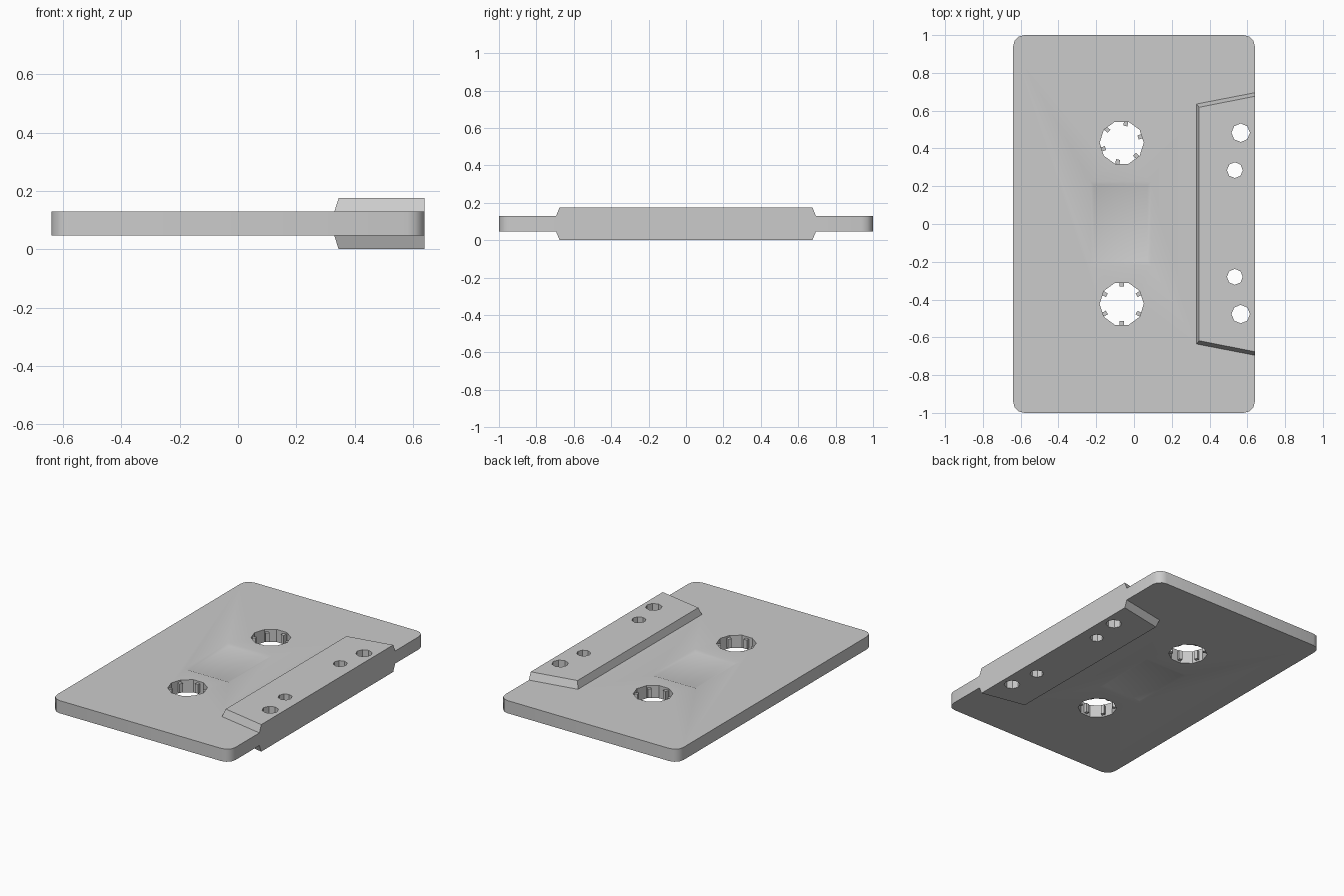
import bpy, bmesh
from math import cos, sin, pi, radians
from mathutils import Matrix

if "Cube" in bpy.data.objects:
    bpy.data.objects.remove(bpy.data.objects["Cube"])

MID, BODY, HEAD = 0.0875, 0.041, 0.0875   # centre height, half thicknesses


def loft(name, rings):
    """Closed solid through stacked rings of (x, y, z) points."""
    bm = bmesh.new()
    loops = [[bm.verts.new(p) for p in ring] for ring in rings]
    n = len(loops[0])
    for a, b in zip(loops, loops[1:]):
        for i in range(n):
            j = (i + 1) % n
            bm.faces.new((a[i], a[j], b[j], b[i]))
    bm.faces.new(loops[0][::-1])
    bm.faces.new(loops[-1])
    bmesh.ops.recalc_face_normals(bm, faces=bm.faces)
    mesh = bpy.data.meshes.new(name)
    bm.to_mesh(mesh)
    bm.free()
    ob = bpy.data.objects.new(name, mesh)
    bpy.context.collection.objects.link(ob)
    return ob


def at(points, z):
    return [(x, y, z) for x, y in points]


def ngon(x, y, r, n):
    return [(x + r * cos(2 * pi * i / n), y + r * sin(2 * pi * i / n)) for i in range(n)]


def rect(x0, x1, y0, y1):
    return [(x0, y0), (x1, y0), (x1, y1), (x0, y1)]


def combine(target, other, operation):
    bpy.context.view_layer.objects.active = target
    mod = target.modifiers.new("bool", 'BOOLEAN')
    mod.operation, mod.object, mod.solver = operation, other, 'EXACT'
    bpy.ops.object.modifier_apply(modifier=mod.name)
    bpy.data.objects.remove(other)


# Flat shell with rounded corners
outline = []
for cx, cy, start in ((.58, .94, 0), (-.58, .94, 90), (-.58, -.94, 180), (.58, -.94, 270)):
    for k in range(4):
        a = radians(start + 30 * k)
        outline.append((cx + .06 * cos(a), cy + .06 * sin(a)))
shell = loft("cassette_shell", [at(outline, MID - BODY), at(outline, MID + BODY)])

# Thick tape-head section, tapered above and below the shell
wide = [(.33, -.635), (.64, -.695), (.64, .695), (.33, .635)]
narrow = [(.345, -.618), (.64, -.676), (.64, .676), (.345, .618)]
head = loft("head_block", [at(narrow, MID - HEAD), at(wide, MID - BODY),
                           at(wide, MID + BODY), at(narrow, MID + HEAD)])
combine(shell, head, 'UNION')

# Shallow window recess on both faces
for s in (1, -1):
    outer, inner = rect(-.25, .11, -.24, .245), rect(-.21, .07, -.2, .205)
    cutter = loft("window_cutter", [at(inner, MID + s * (BODY - .008)),
                                    at(outer, MID + s * (BODY + .008))])
    combine(shell, cutter, 'DIFFERENCE')

# Reel holes and guide holes
SPOOLS = ((-.065, .43, 18), (-.065, -.423, 30))
holes = [(x, y, .117, 10) for x, y, _ in SPOOLS]
holes += [(.565, .483, .049, 8), (.534, .285, .042, 8),
          (.534, -.28, .042, 8), (.565, -.477, .049, 8)]
for h in holes:
    combine(shell, loft("hole_cutter", [at(ngon(*h), -.1), at(ngon(*h), .3)]), 'DIFFERENCE')

shell.select_set(True)
bpy.context.view_layer.objects.active = shell
bpy.ops.object.shade_smooth_by_angle(angle=radians(31))

# Six drive teeth inside each reel hole
for n, (x, y, turn) in enumerate(SPOOLS):
    for k in range(6):
        tooth = rect(.091, .115, -.011, .011)
        ob = loft(f"reel_{n + 1}_tooth_{k + 1}", [at(tooth, .058), at(tooth, .117)])
        ob.data.transform(Matrix.Translation((x, y, 0)) @
                          Matrix.Rotation(radians(turn + 60 * k), 4, 'Z'))
